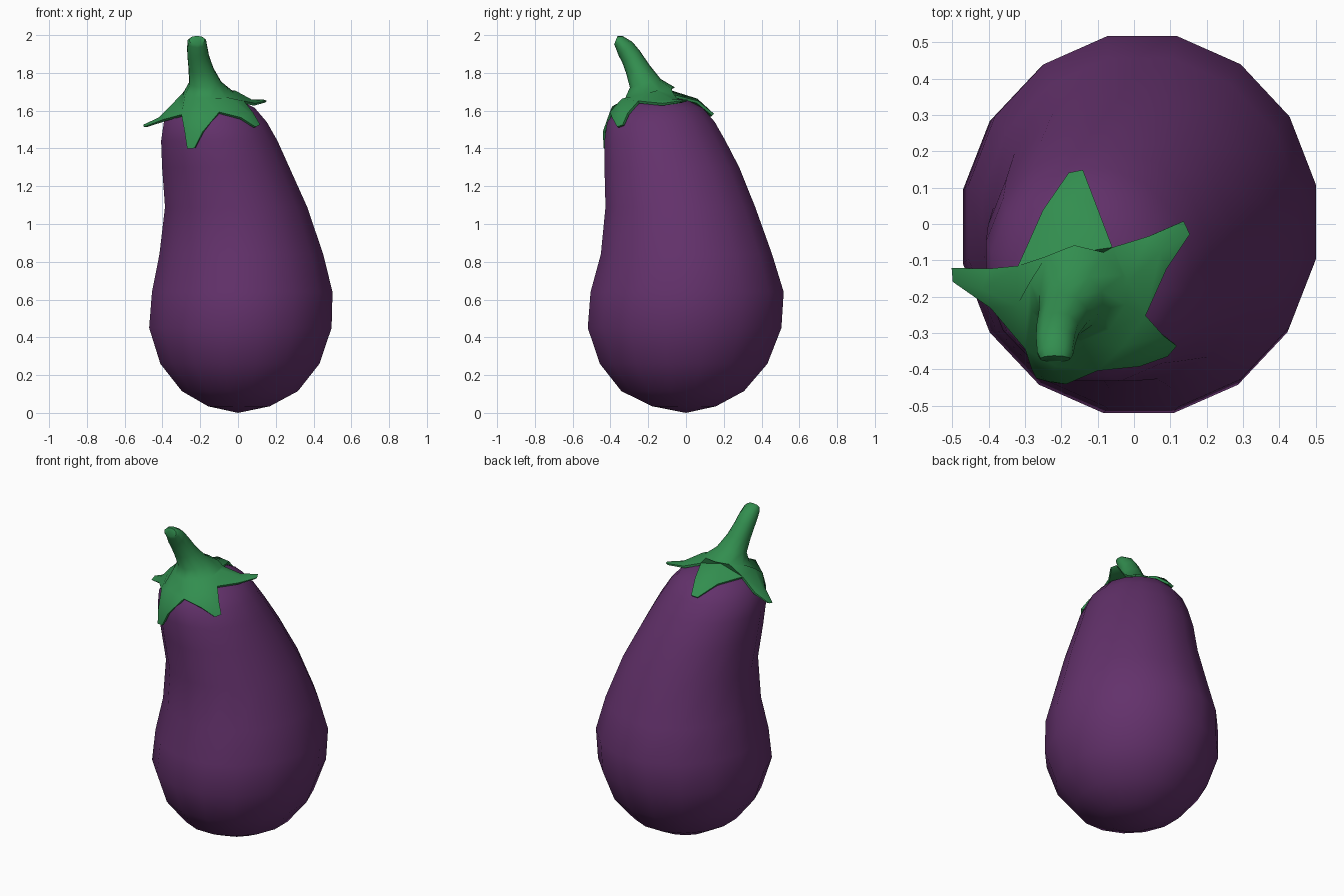
import bpy, bmesh, math
from mathutils import Vector
from mathutils.bvhtree import BVHTree

if "Cube" in bpy.data.objects:
    bpy.data.objects.remove(bpy.data.objects["Cube"])


def material(name, col):
    m = bpy.data.materials.new(name)
    m.diffuse_color = (*col, 1)
    m.use_nodes = True
    m.node_tree.nodes["Principled BSDF"].inputs["Base Color"].default_value = m.diffuse_color
    return m


def finish(bm, name, mat, angle):
    bmesh.ops.recalc_face_normals(bm, faces=bm.faces[:])
    me = bpy.data.meshes.new(name)
    bm.to_mesh(me)
    me.materials.append(mat)
    ob = bpy.data.objects.new(name, me)
    bpy.context.collection.objects.link(ob)
    bpy.ops.object.select_all(action='DESELECT')
    ob.select_set(True)
    bpy.context.view_layer.objects.active = ob
    bpy.ops.object.shade_smooth_by_angle(angle=math.radians(angle))


def bridge(bm, a, b):
    n = len(a)
    for i in range(n):
        bm.faces.new((a[i], a[(i + 1) % n], b[(i + 1) % n], b[i]))


def fan(bm, ring, tip):
    for i in range(len(ring)):
        bm.faces.new((ring[i], ring[(i + 1) % len(ring)], tip))


purple = material("aubergine purple", (0.125, 0.031, 0.148))
green = material("leaf green", (0.032, 0.27, 0.078))

# Fruit: 16-sided rings (z, xmin, xmax, ymin, ymax) leaning to one side
rings = [(0.035, -.16, .17, -.18, .16), (0.115, -.30, .32, -.345, .31),
         (0.26, -.415, .435, -.46, .435), (0.45, -.475, .50, -.525, .51),
         (0.64, -.46, .505, -.51, .522), (0.84, -.42, .455, -.455, .46),
         (1.09, -.39, .37, -.43, .37), (1.30, -.405, .275, -.435, .285),
         (1.44, -.41, .212, -.435, .212), (1.54, -.395, .155, -.42, .155),
         (1.615, -.335, .09, -.36, .09), (1.66, -.25, .00, -.27, .00)]
bm = bmesh.new()
rows = []
for z, x0, x1, y0, y1 in rings:
    row = []
    for i in range(16):
        a = math.radians(11.25 + 22.5 * i)
        row.append(bm.verts.new(((x0 + x1) / 2 + (x1 - x0) / 2 * math.cos(a) * 1.01,
                                 (y0 + y1) / 2 + (y1 - y0) / 2 * math.sin(a) * 1.01, z)))
    rows.append(row)
for a, b in zip(rows, rows[1:]):
    bridge(bm, a, b)
fan(bm, rows[0], bm.verts.new((0, 0, 0.0)))
fan(bm, rows[-1], bm.verts.new((-.13, -.14, 1.67)))
bmesh.ops.recalc_face_normals(bm, faces=bm.faces[:])
skin = BVHTree.FromBMesh(bm)
finish(bm, "fruit", purple, 80)


def on_skin(p, off, snap=True):
    # place a point at a set height above the fruit
    p = Vector(p)
    co, n, _, _ = skin.find_nearest(p)
    if snap or (p - co).dot(n) < off:
        return co + n * off
    return p


# Stem: rings (centre, x radius, other radius, tilt toward the front)
stem = [((-.155, -.19, 1.695), .135, .135, 12), ((-.172, -.215, 1.745), .09, .085, 15),
        ((-.195, -.255, 1.82), .069, .066, 18), ((-.21, -.29, 1.885), .06, .056, 32),
        ((-.215, -.32, 1.927), .056, .052, 46), ((-.217, -.355, 1.965), .051, .036, 60),
        ((-.217, -.371, 1.974), .042, .024, 68)]
bm = bmesh.new()
rows = []
for c, rx, rv, tilt in stem:
    t = math.radians(tilt)
    u, v = Vector((1, 0, 0)), Vector((0, math.cos(t), math.sin(t)))
    rows.append([bm.verts.new(Vector(c) + u * rx * math.cos(a) + v * rv * math.sin(a))
                 for a in (math.radians(-14 + 36 * i) for i in range(10))])
for a, b in zip(rows, rows[1:]):
    bridge(bm, a, b)
bm.faces.new(rows[-1])
base = rows[0]

# Calyx: five sepals between notches, tips curling off the fruit
notches = [(.035, -.255, 1.66), (-.06, -.065, 1.67), (-.315, -.115, 1.64),
           (-.30, -.345, 1.58), (-.10, -.40, 1.59)]
tips = [(.145, -.01, 1.655), (-.16, .145, 1.58), (-.50, -.14, 1.52),
        (-.25, -.43, 1.40), (.105, -.35, 1.52)]
nv = [bm.verts.new(on_skin(p, .022)) for p in notches]
for i in range(5):
    l, r = nv[i], nv[(i + 1) % 5]
    tip = on_skin(tips[i], .018, False)
    mid = (l.co + r.co) / 2
    side = r.co - l.co
    bc = base[2 * i + 1]
    c = bm.verts.new(on_skin(bc.co.lerp(mid, .85), .045))
    m = mid.lerp(tip, .55)
    mc = bm.verts.new(on_skin(m, .035))
    ml = bm.verts.new(on_skin(m - side * .25, .022))
    mr = bm.verts.new(on_skin(m + side * .25, .022))
    w = side.normalized() * .02
    tl, tr = bm.verts.new(tip - w), bm.verts.new(tip + w)
    top = [(base[2 * i], l, c, bc), (bc, c, r, base[(2 * i + 2) % 10]),
           (l, ml, mc, c), (c, mc, mr, r), (ml, tl, mc), (tl, tr, mc), (tr, mr, mc)]
    for f in top:
        bm.faces.new(f)
    # thin underside and rim of the sepal
    edge = [l, ml, tl, tr, mr, r]
    low = [bm.verts.new(v.co - skin.find_nearest(v.co)[1] * .014) for v in edge]
    for k in range(5):
        bm.faces.new((edge[k], low[k], low[k + 1], edge[k + 1]))
    bm.faces.new((low[0], low[5], low[4], low[1]))
    bm.faces.new((low[1], low[4], low[3], low[2]))
finish(bm, "stem_and_calyx", green, 50)
